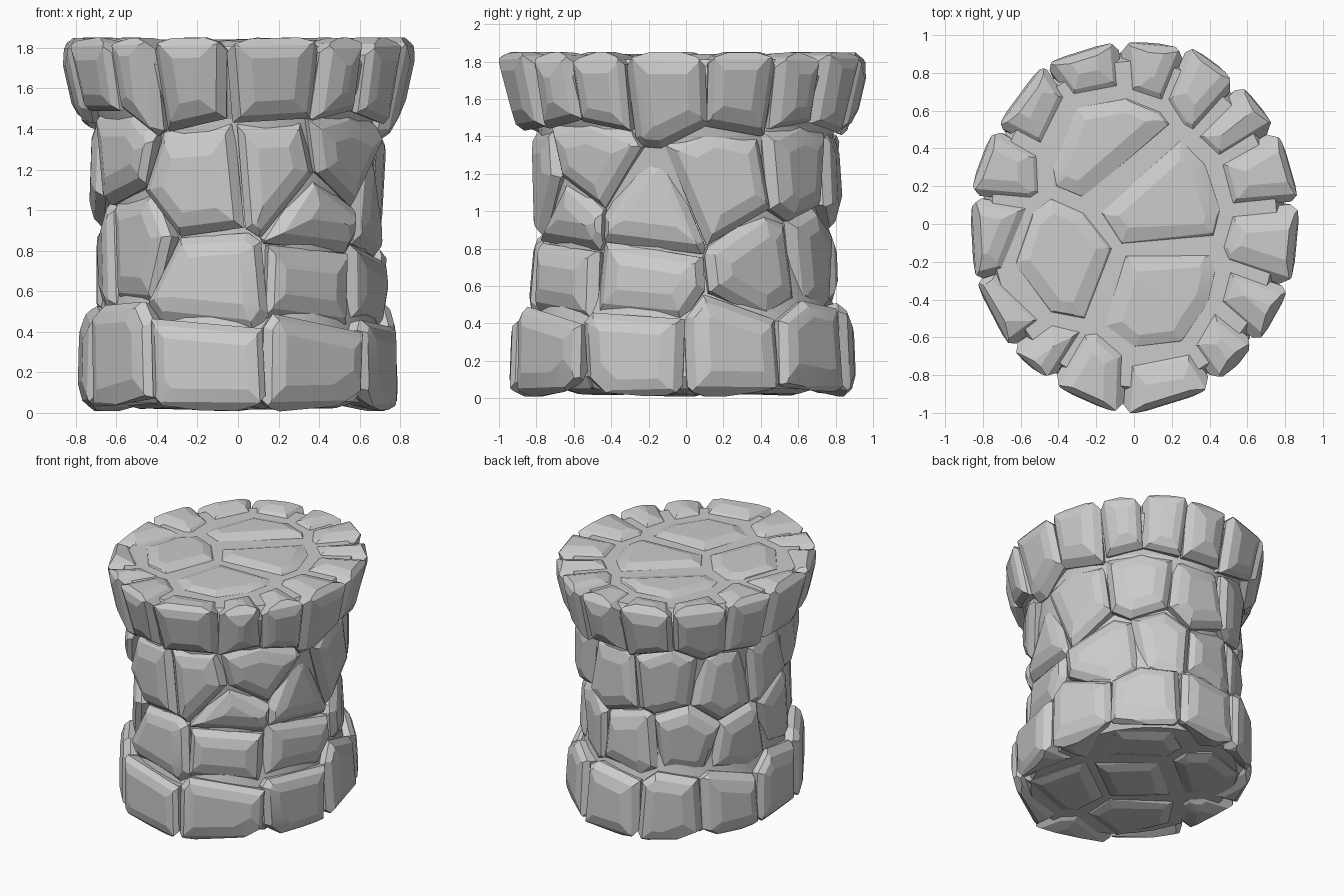
import bpy, bmesh, random
from math import sin, cos, radians, pi
from mathutils import Vector
from mathutils.geometry import points_in_planes

if "Cube" in bpy.data.objects:
    bpy.data.objects.remove(bpy.data.objects["Cube"])

random.seed(4)
UP, DOWN = Vector((0, 0, 1)), Vector((0, 0, -1))
TOP, BOTTOM = 1.85, 0.01
# pillar half-widths: z, x, y
PROFILE = [(0, .77, .90), (.3, .78, .90), (.6, .71, .81), (.9, .69, .79), (1.2, .73, .83),
           (1.42, .75, .83), (1.6, .83, .93), (1.7, .86, .965), (1.86, .86, .965)]


def half_widths(z):
    for (z0, a0, b0), (z1, a1, b1) in zip(PROFILE, PROFILE[1:]):
        if z <= z1:
            t = (z - z0) / (z1 - z0)
            return a0 + t * (a1 - a0), b0 + t * (b1 - b0)
    return PROFILE[-1][1:]


def wall_stone(deg, z, tilt, caps=()):
    """Stone on the wall: seed point, outward face normal, extra cap faces."""
    a, b = half_widths(z)
    t = radians(deg)
    n = Vector((cos(t) / a, sin(t) / b, 0)).normalized()
    n.z = tilt
    return Vector((a * cos(t), b * sin(t), z)), n.normalized(), caps


def plane(n, d):
    s = n.length
    return (n.x / s, n.y / s, n.z / s, -d / s)


def jitter(s):
    return Vector([random.uniform(-s, s) for _ in range(3)])


def carve(bm, stone, seeds):
    """Convex stone: cell between its neighbours, with chipped edges."""
    p, n, caps = stone
    n = (n + jitter(.07 if not caps else .03)).normalized()
    faces = [(n, n.dot(p))]
    for c, h in caps:
        m = (c + jitter(.025)).normalized()
        q = Vector((p.x * .85, p.y * .85, h))
        faces.append((m, m.dot(q)))
    near = sorted((q for q in seeds if (q - p).length > 1e-4), key=lambda q: (q - p).length)[:13]
    sides = []
    for q in near:
        m = ((q - p).normalized() + jitter(.07)).normalized()
        sides.append((m, m.dot((p + q) / 2) - .004))
    planes = [plane(m, d) for m, d in faces + sides]
    planes.append(plane(-n, -n.dot(p) + .42))
    for m, d in ((Vector((1, 0, 0)), .9), (Vector((-1, 0, 0)), .9),
                 (Vector((0, 1, 0)), 1), (Vector((0, -1, 0)), 1)):
        planes.append(plane(m, d))
    pairs = [(f, s) for f in faces for s in sides]
    pairs += [(faces[0], f) for f in faces[1:]]
    for (fn, fd), (sn, sd) in pairs:
        if fn.dot(sn) > .8:
            continue
        c = random.uniform(.05, .085)
        planes.append(plane(fn + sn, fd + sd - c))
        planes.append(plane(3 * fn + sn, 3 * fd + sd - 1.7 * c))
    pts = points_in_planes(planes)[0]
    part = bmesh.new()
    for v in pts:
        part.verts.new(v)
    bmesh.ops.remove_doubles(part, verts=part.verts[:], dist=.004)
    if len(part.verts) < 4:
        part.free()
        return
    hull = bmesh.ops.convex_hull(part, input=part.verts[:])
    junk = {g for g in hull["geom_interior"] + hull["geom_unused"]
            if isinstance(g, bmesh.types.BMVert)}
    bmesh.ops.delete(part, geom=list(junk), context='VERTS')
    bmesh.ops.dissolve_limit(part, angle_limit=radians(2), verts=part.verts[:], edges=part.edges[:])
    bmesh.ops.recalc_face_normals(part, faces=part.faces[:])
    tmp = bpy.data.meshes.new("tmp")
    part.to_mesh(tmp)
    bm.from_mesh(tmp)
    part.free()
    bpy.data.meshes.remove(tmp)


def finish(name, bm):
    me = bpy.data.meshes.new(name)
    bm.to_mesh(me)
    bm.free()
    ob = bpy.data.objects.new(name, me)
    bpy.context.collection.objects.link(ob)
    bpy.ops.object.select_all(action='DESELECT')
    ob.select_set(True)
    bpy.context.view_layer.objects.active = ob
    bpy.ops.object.shade_smooth_by_angle(angle=radians(14))


# stone layout: angles around the pillar, heights for the wall stones
BASE = [-103, -59, -18, 17, 52, 88, 122, 152, -177, -143]
RIM = [-75, -112, -47, -34, -6, 20, 42, 58, 85, 106, 138, 158, -176, -148, -128]
WALL = [(-105, 1.12), (-141, .83), (-148, 1.28), (-73, 1.17), (-57, .65), (-55, .98), (-101, .64),
        (-42, 1.25), (-14, .97), (14, 1.15), (-17, .64), (32, .7), (62, .76), (50, 1.22),
        (84, 1.15), (95, .72), (117, 1.2), (129, .76), (150, 1.13), (161, .67), (180, 1.18), (-168, .78)]
DECK = [(.12, -.38), (.1, .12), (-.15, .42), (-.4, -.22)]
UNDER = [(0, .05), (.3, -.4), (-.3, -.4), (.3, .45), (-.3, .42)]

groups = {
    "base_stones": [wall_stone(d, .26, .03, [(DOWN, BOTTOM)]) for d in BASE],
    "wall_stones": [wall_stone(d, z, 0) for d, z in WALL],
    "rim_stones": [wall_stone(d, 1.67, -.22, [(UP, TOP)]) for d in RIM],
    "top_stones": [(Vector((x, y, TOP - .01)), UP, ()) for x, y in DECK],
    "underside_stones": [(Vector((x, y, BOTTOM + .01)), DOWN, ()) for x, y in UNDER],
}
seeds = [s[0] for g in groups.values() for s in g]
for name, stones in groups.items():
    bm = bmesh.new()
    for s in stones:
        if "top" in name or "under" in name:
            flat = s[1] + jitter(.02)
            s = (s[0], flat.normalized(), ((s[1], s[0].z),))
        carve(bm, s, seeds)
    finish(name, bm)

# mortar core that fills the seams
bm = bmesh.new()
rings = []
for z in (.05, .12, .3, .5, .7, .9, 1.1, 1.3, 1.45, 1.6, 1.72, 1.81):
    a, b = half_widths(z)
    k = .1 if z in (.05, 1.81) else .055
    rings.append([bm.verts.new(((a - k) * cos(i * pi / 16), (b - k) * sin(i * pi / 16), z)) for i in range(32)])
for r0, r1 in zip(rings, rings[1:]):
    for i in range(32):
        j = (i + 1) % 32
        bm.faces.new((r0[i], r0[j], r1[j], r1[i]))
bm.faces.new(rings[0][::-1])
bm.faces.new(rings[-1])
finish("mortar_core", bm)
